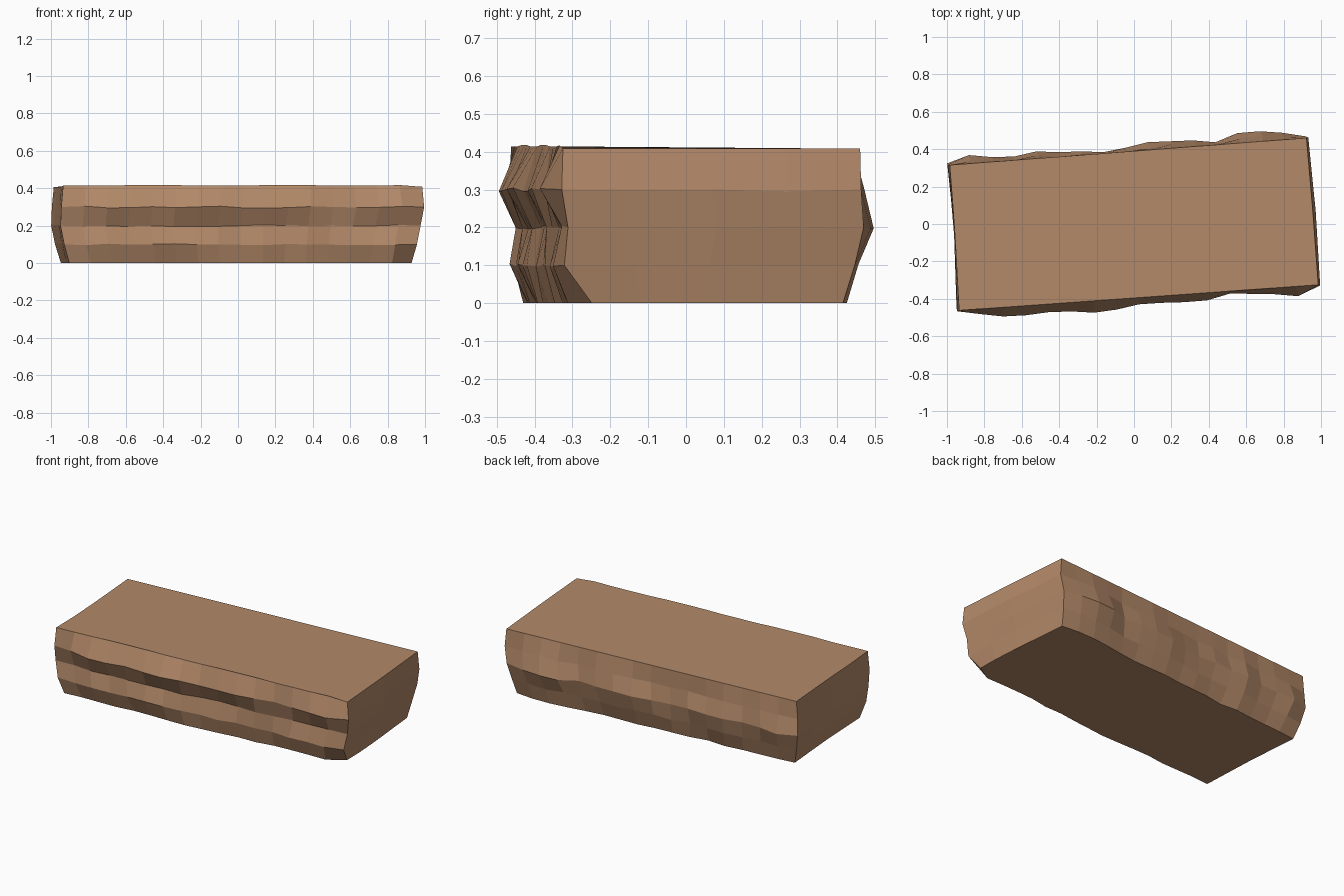
import bpy, bmesh, random
from mathutils import Vector

if "Cube" in bpy.data.objects:
    bpy.data.objects.remove(bpy.data.objects["Cube"])

random.seed(4)
# Top outline corners, counter-clockwise from front left (slightly rotated block)
corners = [Vector(p) for p in ((-0.935, -0.462), (0.985, -0.325), (0.922, 0.460), (-0.985, 0.315))]
levels = [0.0, 0.1, 0.2, 0.3, 0.408]

# Weathering along each face: outward bulge at each division
front = [0, .018, .045, .043, .034, .055, .06, .05, .04, .028, .034, .034, .006, .015, .03, .045, 0]
right = [0, .004, .008, .004, 0]
back = [0, .035, .053, .04, .015, .025, .032, .032, .01, .007, .006, .01, .028, .01, .018, .035, 0]
left = [0, -.008, -.012, -.006, 0]

# Per face and level: how strongly the bulge shows, and a base offset
weight = [(.3, .5, .35, 1, 0), (.6, .9, 1, 1, .3), (.4, .6, 1, .55, 0), (.5, .8, 1, 1, .3)]
base = [(-.030, -.006, -.014, .004, 0), (-.045, -.028, -.008, .010, 0),
        (-.042, -.012, .010, .002, 0), (-.035, -.006, .013, .010, 0)]


def ring(level):
    """One horizontal outline of the stone."""
    points = []
    for s, bulges in enumerate((front, right, back, left)):
        a, b = corners[s], corners[(s + 1) % 4]
        n = len(bulges) - 1
        d = (b - a).normalized()
        out = Vector((d.y, -d.x))
        p = corners[s - 1]
        e = (a - p).normalized()
        prev_out = Vector((e.y, -e.x))
        for i in range(n):
            pos = a.lerp(b, i / n) + out * (base[s][level] + bulges[i] * weight[s][level])
            z = levels[level]
            if i == 0:
                pos += prev_out * base[s - 1][level]
                if s == 1 and level == 0:
                    pos += Vector((-.01, .05))      # chipped foot corner
            else:
                if level < 4:
                    # neighbouring end offsets fade out next to the corners
                    if s % 2 == 0:
                        pos += out * random.uniform(-.012, .006)
                    if 0 < level:
                        z += random.uniform(-.005, .005)
                end = base[s - 1][level] * (1 - i / n)
                start = base[(s + 1) % 4][level] * (i / n)
                pos += d * (start - end)
            if level == 4 and s == 0:
                z += .006 + .003 * ((i // 3) % 2)
            points.append((pos.x, pos.y, z))
    return points


# Stone block: stacked outlines bridged with quads, capped top and bottom
bm = bmesh.new()
rings = [[bm.verts.new(p) for p in ring(k)] for k in range(5)]
count = len(rings[0])
for lo, hi in zip(rings, rings[1:]):
    for i in range(count):
        j = (i + 1) % count
        bm.faces.new((lo[i], lo[j], hi[j], hi[i]))
bm.faces.new(rings[-1])
bm.faces.new(rings[0][::-1])
bmesh.ops.recalc_face_normals(bm, faces=bm.faces)
mesh = bpy.data.meshes.new("stone_slab")
bm.to_mesh(mesh)
bm.free()

slab = bpy.data.objects.new("stone_slab", mesh)
bpy.context.collection.objects.link(slab)
mat = bpy.data.materials.new("brown_stone")
mat.diffuse_color = (0.45, 0.25, 0.14, 1)
mat.use_nodes = True
mat.node_tree.nodes["Principled BSDF"].inputs["Base Color"].default_value = mat.diffuse_color
mesh.materials.append(mat)
